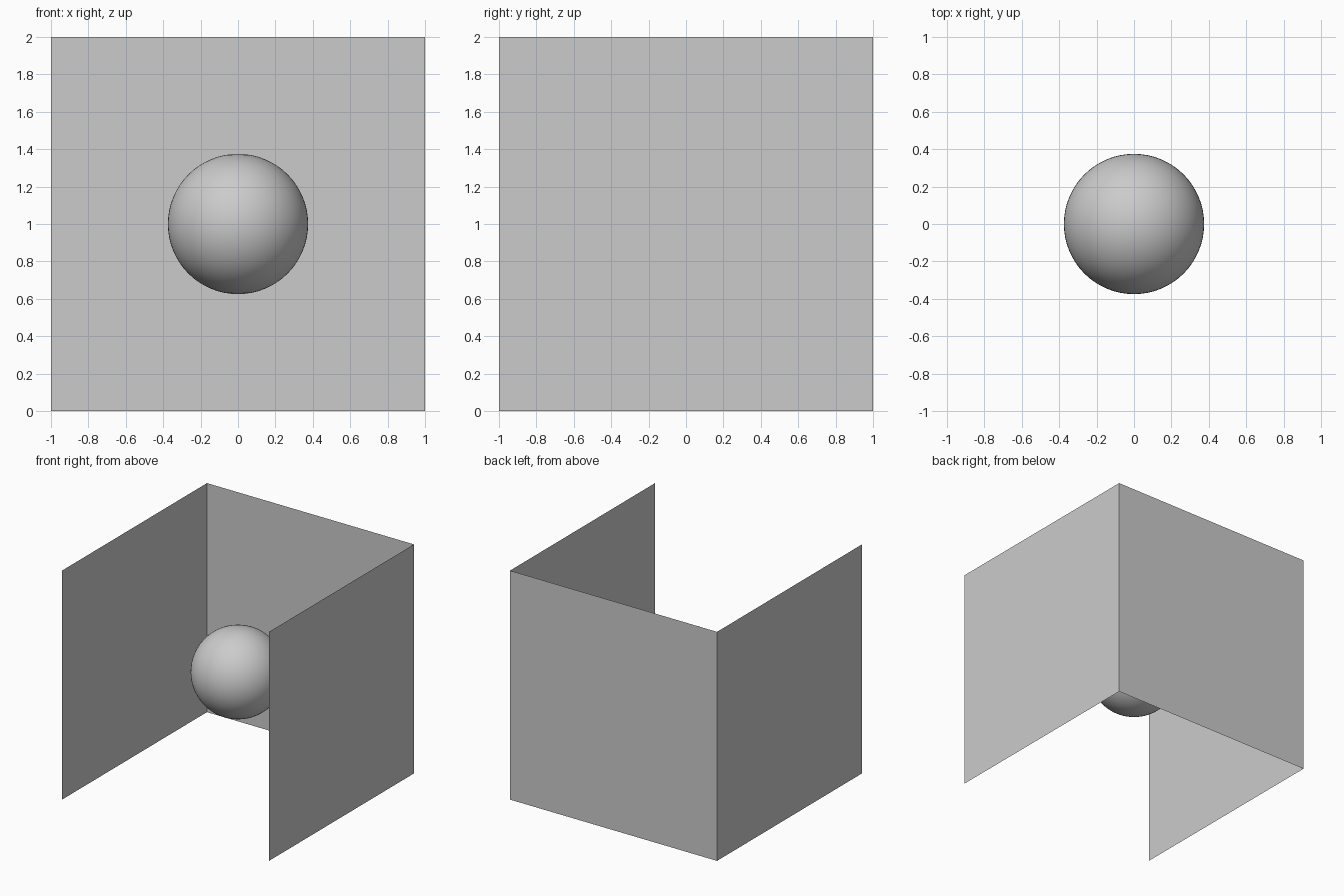
import bpy
from math import pi

if "Cube" in bpy.data.objects:
    bpy.data.objects.remove(bpy.data.objects["Cube"])


def wall(name, location, rotation):
    """Single-sheet square wall, 2 x 2 units."""
    bpy.ops.mesh.primitive_plane_add(size=2, location=location, rotation=rotation)
    obj = bpy.context.object
    obj.name = name
    bpy.ops.object.transform_apply(location=False, rotation=True, scale=False)
    return obj


# Three upright walls, open at the front, top and bottom
wall("back_wall", (0, 1, 1), (pi / 2, 0, 0))
for side, x in (("left", -1), ("right", 1)):
    wall(f"{side}_wall", (x, 0, 1), (0, -x * pi / 2, 0))

# Ball floating in the middle
bpy.ops.mesh.primitive_uv_sphere_add(segments=64, ring_count=32, radius=0.375,
                                     location=(0, 0, 1))
bpy.context.object.name = "ball"
bpy.ops.object.shade_smooth()
